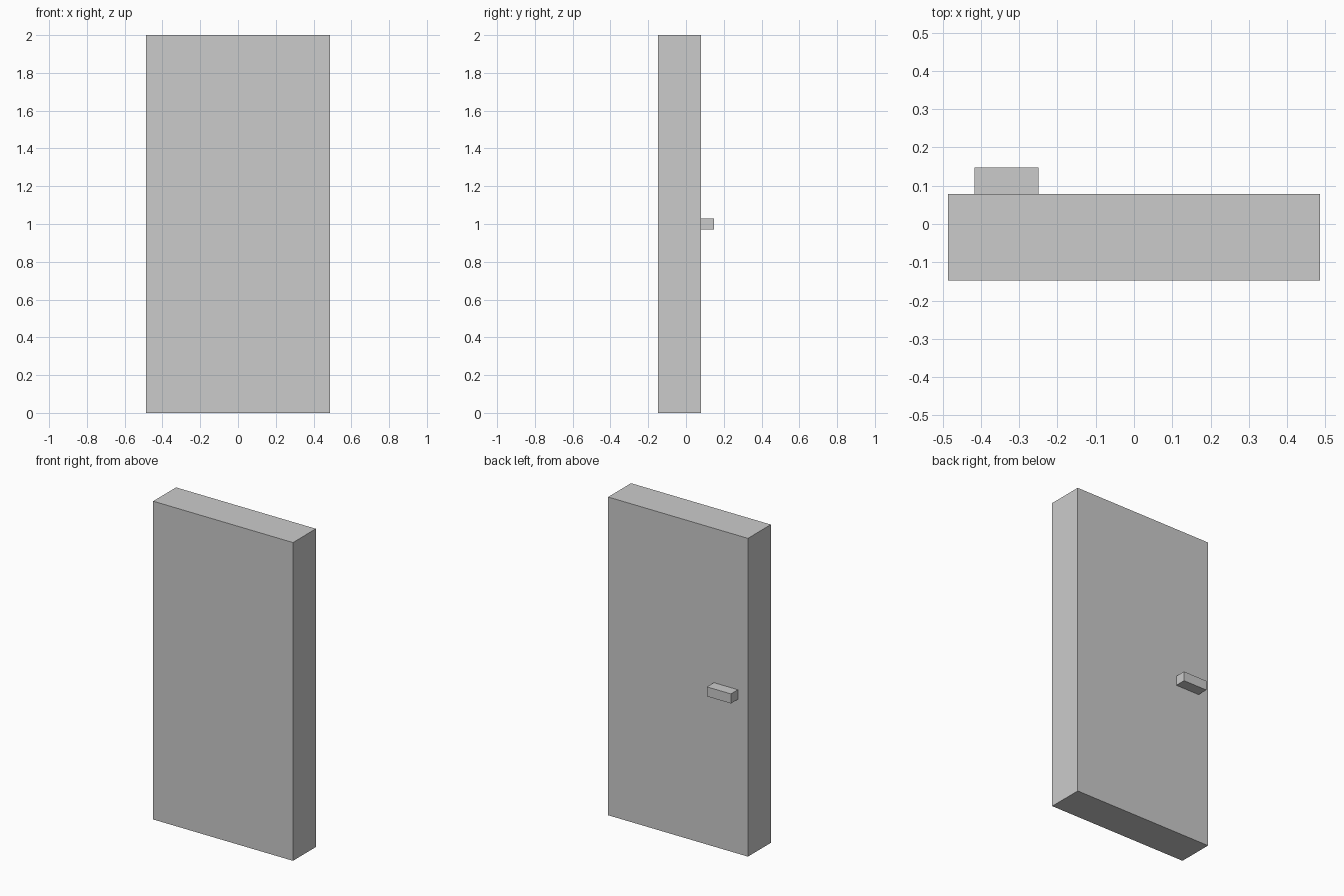
import bpy

if "Cube" in bpy.data.objects:
    bpy.data.objects.remove(bpy.data.objects["Cube"])


def box(name, lo, hi):
    """Axis-aligned box from its minimum and maximum corners."""
    centre = [(a + b) / 2 for a, b in zip(lo, hi)]
    bpy.ops.mesh.primitive_cube_add(size=1, location=centre)
    obj = bpy.context.object
    obj.name = name
    obj.scale = [b - a for a, b in zip(lo, hi)]
    bpy.ops.object.transform_apply(location=False, rotation=False, scale=True)
    return obj


# Thick door slab
box("door_panel", (-0.486, -0.148, 0.0), (0.486, 0.079, 2.0))

# Handle block on the back face
box("door_handle", (-0.416, 0.079, 0.97), (-0.249, 0.148, 1.03))
